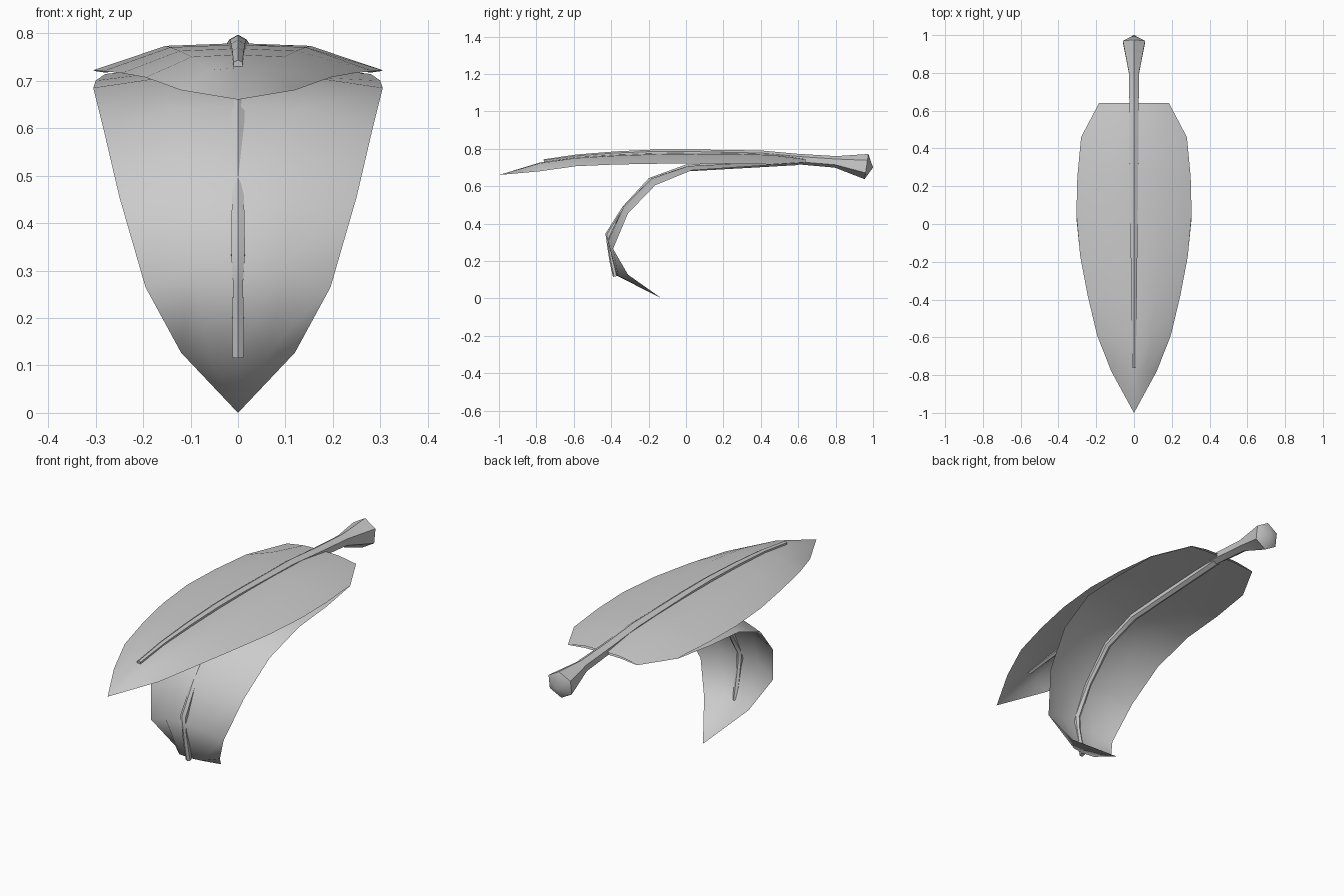
import bpy, bmesh, math
from mathutils import Vector

if "Cube" in bpy.data.objects:
    bpy.data.objects.remove(bpy.data.objects["Cube"])

grey = bpy.data.materials.new("leaf grey")
grey.diffuse_color = (0.6, 0.6, 0.6, 1)
grey.use_nodes = True
grey.node_tree.nodes["Principled BSDF"].inputs["Base Color"].default_value = grey.diffuse_color


def finish(bm, name):
    bmesh.ops.recalc_face_normals(bm, faces=bm.faces)
    mesh = bpy.data.meshes.new(name)
    bm.to_mesh(mesh)
    bm.free()
    mesh.materials.append(grey)
    obj = bpy.data.objects.new(name, mesh)
    bpy.context.collection.objects.link(obj)
    bpy.ops.object.select_all(action='DESELECT')
    obj.select_set(True)
    bpy.context.view_layer.objects.active = obj
    bpy.ops.object.shade_smooth_by_angle(angle=math.radians(50))
    return obj


def leaf(name, tip, rows):
    """Domed blade: tip (y, z), rows of half width, centre y/z, edge y/z."""
    bm = bmesh.new()
    tip_v = bm.verts.new((0, *tip))
    prev = None
    for w, cy, cz, ey, ez in rows:
        ring = []
        for t in (-1, -0.5, 0, 0.5, 1):
            k = {0: 0, 0.5: 0.1, 1: 1}[abs(t)]
            ring.append(bm.verts.new((w * t, cy + (ey - cy) * k, cz + (ez - cz) * k)))
        for i in range(4):
            if prev:
                bm.faces.new((prev[i], prev[i + 1], ring[i + 1], ring[i]))
            else:
                bm.faces.new((tip_v, ring[i + 1], ring[i]))
        prev = ring
    return finish(bm, name)


def stalk(name, path, sides=6, apex=None):
    """Tapered stalk through (y, z, radius) points in the x = 0 plane."""
    bm = bmesh.new()
    rings = []
    for i, (y, z, r) in enumerate(path):
        a, b = path[max(i - 1, 0)], path[min(i + 1, len(path) - 1)]
        d = Vector((0, b[0] - a[0], b[1] - a[1])).normalized()
        side = Vector((1, 0, 0))
        up = side.cross(d)
        rings.append([bm.verts.new(Vector((0, y, z))
                      + side * r * math.sin(2 * math.pi * k / sides)
                      + up * r * math.cos(2 * math.pi * k / sides)) for k in range(sides)])
    for p, q in zip(rings, rings[1:]):
        for k in range(sides):
            n = (k + 1) % sides
            bm.faces.new((p[k], p[n], q[n], q[k]))
    bm.faces.new(rings[-1])
    if apex:
        v = bm.verts.new((0, *apex))
        for k in range(sides):
            bm.faces.new((v, rings[0][k], rings[0][(k + 1) % sides]))
    else:
        bm.faces.new(rings[0])
    return finish(bm, name)


# Upper leaf, nearly flat
upper = [(0.12, -0.78, 0.727, 0.68), (0.195, -0.59, 0.755, 0.707),
         (0.245, -0.38, 0.768, 0.716), (0.285, -0.17, 0.776, 0.72),
         (0.305, 0.05, 0.779, 0.722), (0.30, 0.25, 0.778, 0.72),
         (0.28, 0.46, 0.772, 0.717), (0.185, 0.64, 0.745, 0.728)]
leaf("upper_leaf", (-1.0, 0.66), [(w, y, c, y, e) for w, y, c, e in upper])

# Lower leaf, curling down and back under
leaf("lower_leaf", (-0.13, 0.0), [
    (0.12, -0.37, 0.122, -0.31, 0.127), (0.195, -0.42, 0.31, -0.39, 0.265),
    (0.25, -0.335, 0.495, -0.31, 0.455), (0.285, -0.185, 0.645, -0.165, 0.605),
    (0.305, 0.01, 0.71, 0.03, 0.685), (0.30, 0.25, 0.722, 0.25, 0.70),
    (0.28, 0.46, 0.732, 0.46, 0.714), (0.185, 0.64, 0.735, 0.64, 0.725)])

# Main stem running into the upper midrib, with a flared cut end
stalk("main_stem", [
    (0.965, 0.705, 0.068), (0.8, 0.73, 0.031), (0.6, 0.745, 0.028),
    (0.4, 0.764, 0.027), (0.0, 0.775, 0.022), (-0.17, 0.776, 0.02),
    (-0.38, 0.769, 0.017), (-0.58, 0.756, 0.014), (-0.76, 0.733, 0.011)],
    apex=(1.0, 0.70))

# Lower midrib following the curl
stalk("lower_midrib", [
    (0.6, 0.735, 0.022), (0.3, 0.716, 0.02), (0.0, 0.697, 0.018),
    (-0.19, 0.63, 0.016), (-0.33, 0.48, 0.014), (-0.415, 0.34, 0.017),
    (-0.408, 0.27, 0.012), (-0.395, 0.2, 0.014), (-0.378, 0.118, 0.013)])
